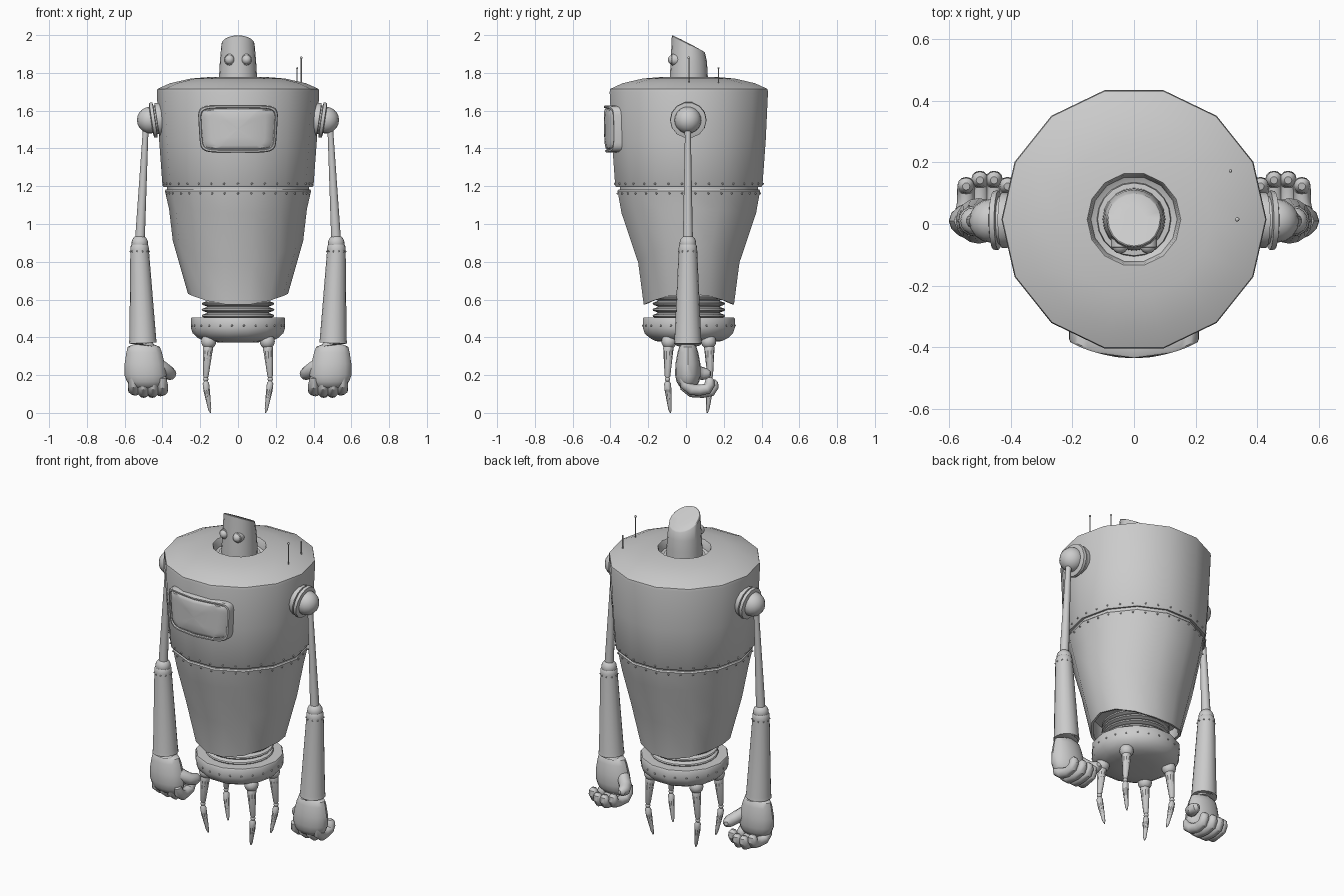
import bpy, bmesh
from math import sin, cos, pi, radians, sqrt
from mathutils import Vector, Matrix

CY = 0.015   # body axis offset in y
N = 14       # sides of the main shell


def finish(name, bm, mirror=False):
    bmesh.ops.recalc_face_normals(bm, faces=bm.faces[:])
    me = bpy.data.meshes.new(name)
    bm.to_mesh(me)
    bm.free()
    ob = bpy.data.objects.new(name, me)
    bpy.context.collection.objects.link(ob)
    if mirror:
        ob.modifiers.new("mirror", 'MIRROR').use_axis[0] = True
    return ob


def loft(name, rings, caps=True, mirror=False):
    bm = bmesh.new()
    rows = [[bm.verts.new(p) for p in r] for r in rings]
    n = len(rows[0])
    for a, b in zip(rows, rows[1:]):
        for i in range(n):
            j = (i + 1) % n
            bm.faces.new((a[i], a[j], b[j], b[i]))
    if caps:
        bm.faces.new(rows[0])
        bm.faces.new(rows[-1])
    return finish(name, bm, mirror)


def ring(z, rx, ry=None, n=N, cx=0, cy=CY, dz=0):
    # horizontal ellipse; dz lifts the two sides
    ry = rx if ry is None else ry
    return [(cx + rx * cos(t), cy + ry * sin(t), z + dz * cos(t) ** 2)
            for t in (2 * pi * i / n for i in range(n))]


def lathe(name, prof, n=N, caps=True, **k):
    return loft(name, [ring(z, r, n=n, **k) for r, z in prof], caps)


def tube(name, pts, radii, n=12, ref=(0, 1, 0), mirror=False):
    pts, ref, rings = [Vector(p) for p in pts], Vector(ref), []
    for i, (p, r) in enumerate(zip(pts, radii)):
        t = (pts[min(i + 1, len(pts) - 1)] - pts[max(i - 1, 0)]).normalized()
        u = (ref - t * ref.dot(t)).normalized()
        v = t.cross(u)
        rings.append([p + r * (u * cos(2 * pi * k / n) + v * sin(2 * pi * k / n)) for k in range(n)])
    return loft(name, rings, mirror=mirror)


def ball(name, c, r, mirror=False):
    bm = bmesh.new()
    bmesh.ops.create_uvsphere(bm, u_segments=16, v_segments=10, radius=r,
                              matrix=Matrix.Translation(c))
    return finish(name, bm, mirror)


def rivets(name, places, r=0.006, mirror=False):
    bm = bmesh.new()
    for p in places:
        bmesh.ops.create_icosphere(bm, subdivisions=1, radius=r, matrix=Matrix.Translation(p))
    return finish(name, bm, mirror)


def on_shell(r, z, count):
    # evenly spread points on the faceted shell
    out, step = [], 2 * pi / N
    for i in range(count):
        a = 2 * pi * (i + 0.5) / count
        q = r * cos(step / 2) / cos(a % step - step / 2)
        out.append((q * cos(a), CY + q * sin(a), z))
    return out


# body shell: upper drum with head socket
lathe("upper_body", [(0.36, 1.205), (0.394, 1.195), (0.4, 1.205), (0.418, 1.45), (0.43, 1.70),
                     (0.427, 1.715), (0.36, 1.745), (0.25, 1.77), (0.152, 1.778),
                     (0.147, 1.77), (0.14, 1.73), (0.112, 1.715)])
lathe("waist_seam", [(0.375, 1.16), (0.375, 1.22)])
# lower skirt with scalloped, hollow bottom edge
loft("lower_body", [ring(1.183, 0.36), ring(1.183, 0.382), ring(1.175, 0.387),
                    ring(1.055, 0.365, dz=0.025), ring(0.79, 0.345, 0.275, dz=0.12),
                    ring(0.57, 0.265, 0.245, dz=0.06), ring(0.573, 0.25, 0.23, dz=0.06),
                    ring(0.72, 0.27, 0.24)])
rivets("seam_rivets", on_shell(0.402, 1.213, 34) + on_shell(0.387, 1.162, 34))

# bellows and base
bellows = []
for i in range(5):
    z = 0.5 + i * 0.032
    bellows += [(0.165, z), (0.188, z + 0.008), (0.192, z + 0.014), (0.188, z + 0.02), (0.165, z + 0.028)]
lathe("bellows", bellows, n=24)
lathe("base", [(0.1, 0.373), (0.18, 0.38), (0.215, 0.398), (0.24, 0.422), (0.25, 0.45),
               (0.25, 0.498), (0.245, 0.506), (0.185, 0.506)])
rivets("base_rivets", on_shell(0.25, 0.462, 24))

# four claw legs
for sx in (-1, 1):
    for sy in (-1, 1):
        tag = ("right" if sx > 0 else "left") + ("_back" if sy > 0 else "_front")

        def P(x, y, z):
            return (sx * x, CY + sy * y, z)
        ball("hip_" + tag, P(0.155, 0.105, 0.378), 0.04)
        tube("thigh_" + tag, [P(0.157, 0.107, 0.37), P(0.158, 0.108, 0.345), P(0.16, 0.109, 0.325),
                              P(0.17, 0.113, 0.195), P(0.171, 0.113, 0.185)],
             [0.018, 0.028, 0.026, 0.015, 0.01], 10)
        ball("knee_" + tag, P(0.171, 0.113, 0.178), 0.014)
        tube("claw_" + tag, [P(0.171, 0.113, 0.168), P(0.17, 0.113, 0.155), P(0.166, 0.11, 0.12),
                             P(0.15, 0.1, 0.02), P(0.146, 0.097, 0.0)],
             [0.01, 0.018, 0.018, 0.009, 0.003], 10)

# head with slanted top
head = [ring(1.70, 0.103, n=20), ring(1.79, 0.1, n=20), ring(1.86, 0.096, n=20)]
for s, dz in ((0.088, -0.004), (0.084, 0), (0.04, 0.002)):
    head.append([(x, y - 0.002, 1.955 + dz - 0.52 * (y - CY)) for x, y, _ in ring(0, s, n=20)])
loft("head", head)
lathe("neck_collar", [(0.1, 1.71), (0.122, 1.712), (0.118, 1.735), (0.1, 1.737)], n=20)
tube("eye_socket", [(0.045, -0.03, 1.87), (0.045, -0.074, 1.87), (0.045, -0.077, 1.87)],
     [0.03, 0.03, 0.026], 16, (0, 0, 1), True)
ball("eye", (0.045, -0.07, 1.87), 0.026, True)

# antennae
for nm, x, y, z0, z1, r in (("tall_antenna", 0.335, 0.015, 1.74, 1.88, 0.007),
                            ("short_antenna", 0.313, 0.172, 1.73, 1.825, 0.005)):
    tube(nm, [(x, y, z0), (x, y, z1)], [0.003, 0.003], 8)
    ball(nm + "_tip", (x, y, z1), r)

# chest door: rounded rectangle wrapped round the drum


def door_ring(s, radius, inset=0.0):
    out = []
    for i in range(40):
        a = 2 * pi * i / 40
        c, d = cos(a), sin(a)
        u = (1 if c > 0 else -1) * abs(c) ** 0.3
        w = (1 if d > 0 else -1) * abs(d) ** 0.3
        z = 1.503 + w * (0.125 * s - inset)
        x = u * (0.207 * s - inset) * (1 + 0.3 * (z - 1.5))
        r = radius + 0.03 * (z - 1.5)
        out.append((x, CY - sqrt(r * r - x * x), z))
    return out


loft("chest_door", [door_ring(1, 0.40), door_ring(1, 0.440), door_ring(1, 0.446, 0.004),
                    door_ring(1, 0.446, 0.012), door_ring(1, 0.438, 0.015), door_ring(1, 0.438, 0.019),
                    door_ring(1, 0.443, 0.023), door_ring(0.7, 0.447), door_ring(0.35, 0.449),
                    door_ring(0.05, 0.449)])

# shoulders, tilted with the shell wall
ax = Vector((cos(0.15), 0, -sin(0.15)))
c0 = Vector((0.435, 0.012, 1.552))
steps = [(-0.04, 0.085), (-0.022, 0.09), (-0.006, 0.09), (-0.004, 0.078), (0.003, 0.078), (0.005, 0.097),
         (0.022, 0.095), (0.026, 0.075)]
tube("shoulder_collar", [c0 + ax * d for d, _ in steps], [r for _, r in steps], 14, mirror=True)
ball("shoulder_ball", (0.464, 0.01, 1.55), 0.071, True)

# arms
tube("upper_arm", [(0.487, 0.01, 1.50), (0.491, 0.01, 1.46), (0.518, 0.01, 0.94), (0.519, 0.01, 0.90)],
     [0.018, 0.016, 0.026, 0.026], 14, mirror=True)
ball("elbow", (0.52, 0.01, 0.898), 0.044, True)
tube("forearm", [(0.521, 0.01, 0.895), (0.521, 0.01, 0.883), (0.521, 0.01, 0.865), (0.504, 0.01, 0.39),
                 (0.504, 0.01, 0.37), (0.503, 0.01, 0.362), (0.503, 0.01, 0.375)],
     [0.04, 0.048, 0.049, 0.071, 0.074, 0.068, 0.05], 16, mirror=True)
rivets("forearm_rivets", [(0.52 + 0.05 * cos(t), 0.01 + 0.05 * sin(t), 0.855)
                          for t in (2 * pi * i / 10 for i in range(10))], 0.005, True)
tube("wrist", [(0.5, 0.01, 0.39), (0.5, 0.01, 0.33)], [0.04, 0.04], mirror=True)

# hands
palm = [(0.362, 0.5, 0.055, 0.035), (0.350, 0.499, 0.085, 0.045), (0.32, 0.497, 0.094, 0.055),
        (0.26, 0.494, 0.106, 0.066), (0.20, 0.49, 0.111, 0.068), (0.165, 0.488, 0.1, 0.06),
        (0.14, 0.486, 0.082, 0.045), (0.13, 0.485, 0.05, 0.025)]
loft("palm", [ring(z, rx, ry, 16, cx, 0.01) for z, cx, rx, ry in palm], mirror=True)
for i, (x, dy, dz) in enumerate(((0.40, -0.02, 0.008), (0.45, 0, 0), (0.502, 0, 0), (0.553, -0.02, 0.012))):
    x1 = x + (0.485 - x) * 0.12
    tube(f"finger_{i + 1}", [(x, -0.02, 0.18 + dz), (x, -0.005, 0.14 + dz), (x, 0.03, 0.112 + dz),
                             (x1, 0.09 + dy, 0.108 + dz), (x1, 0.132 + dy, 0.116 + dz),
                             (x1, 0.146 + dy, 0.14 + dz), (x1, 0.145 + dy, 0.16 + dz),
                             (x1, 0.142 + dy, 0.175 + dz)],
         [0.02, 0.029, 0.03, 0.029, 0.029, 0.028, 0.025, 0.012], 12, (1, 0, 0), True)
tube("thumb", [(0.44, 0.01, 0.27), (0.41, 0.025, 0.245), (0.375, 0.055, 0.218), (0.36, 0.09, 0.207),
               (0.362, 0.115, 0.207), (0.366, 0.13, 0.208)],
     [0.03, 0.037, 0.036, 0.034, 0.027, 0.012], 12, (0, 0, 1), True)

# smooth shading with sharp edges kept
for ob in bpy.data.objects:
    ob.select_set(True)
bpy.context.view_layer.objects.active = bpy.data.objects["upper_body"]
bpy.ops.object.shade_smooth_by_angle(angle=radians(35))
